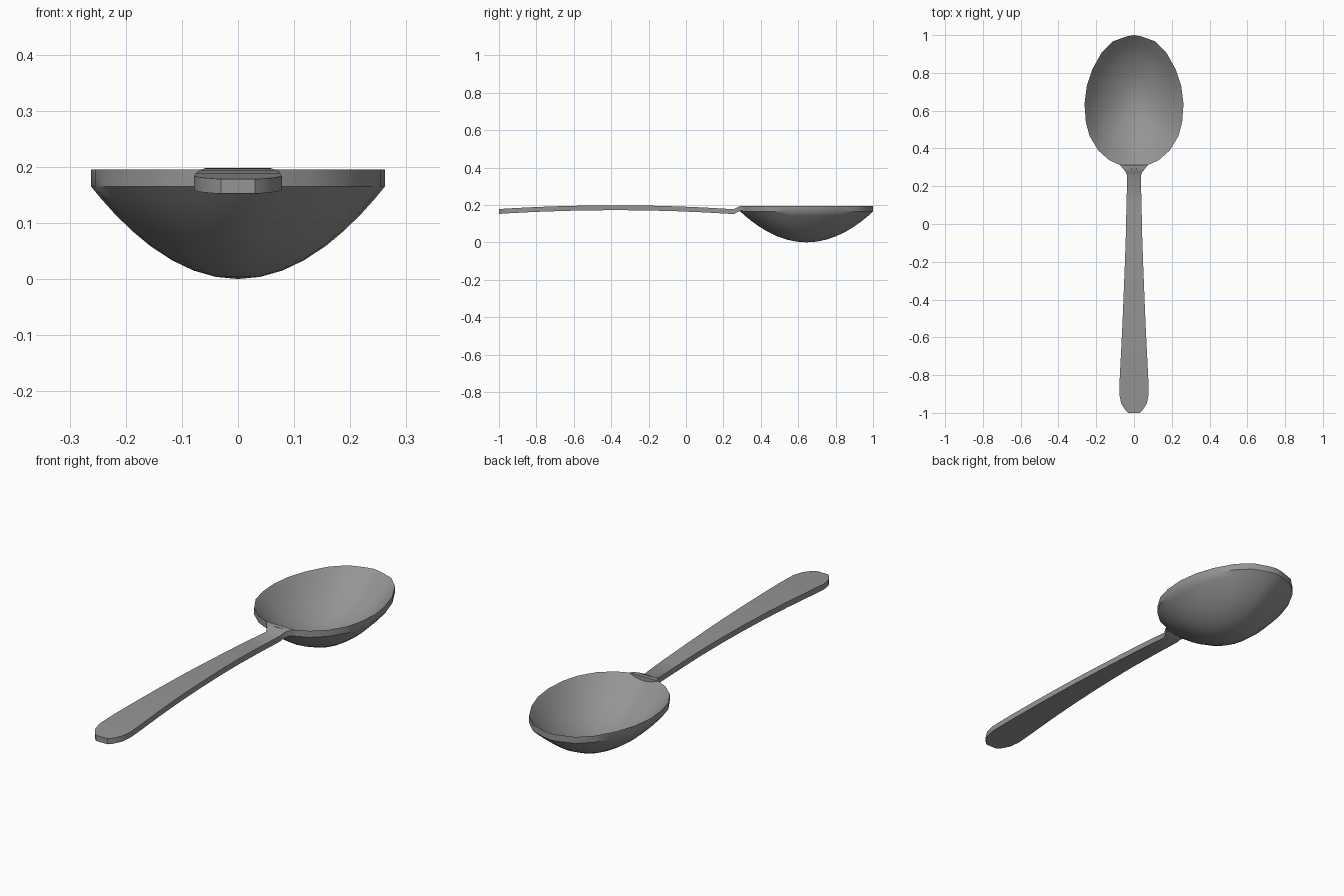
import bpy, bmesh, math

if "Cube" in bpy.data.objects:
    bpy.data.objects.remove(bpy.data.objects["Cube"])

steel = bpy.data.materials.new("steel_grey")
steel.diffuse_color = (0.3, 0.3, 0.3, 1)
steel.use_nodes = True
steel.node_tree.nodes["Principled BSDF"].inputs["Base Color"].default_value = steel.diffuse_color


def finish(name, bm):
    bmesh.ops.recalc_face_normals(bm, faces=bm.faces)
    mesh = bpy.data.meshes.new(name)
    bm.to_mesh(mesh)
    bm.free()
    mesh.materials.append(steel)
    obj = bpy.data.objects.new(name, mesh)
    bpy.context.collection.objects.link(obj)
    bpy.context.view_layer.objects.active = obj
    obj.select_set(True)
    bpy.ops.object.shade_smooth_by_angle(angle=math.radians(40))
    obj.select_set(False)


def skin(bm, rings):
    # bridge consecutive closed loops with quads
    for a, b in zip(rings, rings[1:]):
        for i in range(len(a)):
            j = (i + 1) % len(a)
            bm.faces.new((a[i], a[j], b[j], b[i]))


# Bowl: half outline from tip to neck, mirrored, then scaled down in rings
half = [(0.035, 0.994), (0.11, 0.968), (0.17, 0.91), (0.22, 0.82), (0.25, 0.73),
        (0.262, 0.635), (0.255, 0.54), (0.235, 0.465), (0.19, 0.39),
        (0.13, 0.337), (0.08, 0.315), (0.045, 0.297)]
outline = [(0, 1.0)] + half + [(0, 0.29)] + [(-x, y) for x, y in reversed(half)]
CY, DEPTH = 0.645, 0.165
steps = [0.15, 0.3, 0.45, 0.6, 0.72, 0.84, 0.93]
profile = [(t, DEPTH * t * t) for t in steps] + [(1, DEPTH), (1, 0.195), (0.955, 0.181)]
profile += [(t, DEPTH * t * t + 0.025) for t in reversed(steps[:-1])]
bm = bmesh.new()
rings = [[bm.verts.new((x * t, CY + (y - CY) * t, z)) for x, y in outline]
         for t, z in profile]
skin(bm, rings)
for ring, z in ((rings[0], 0.0), (rings[-1], 0.025)):
    pole = bm.verts.new((0, CY, z))
    for i in range(len(ring)):
        bm.faces.new((ring[i], ring[(i + 1) % len(ring)], pole))
finish("bowl", bm)

# Handle: rectangular sections along a shallow arch, flared at the neck
widths = [(-1.0, 0.03), (-0.985, 0.046), (-0.95, 0.068), (-0.9, 0.078), (-0.8, 0.075),
          (-0.65, 0.067), (-0.5, 0.06), (-0.35, 0.054), (-0.2, 0.048), (-0.05, 0.043),
          (0.1, 0.04), (0.255, 0.036), (0.275, 0.044), (0.295, 0.06), (0.312, 0.074)]
bm = bmesh.new()
rings = []
for y, w in widths:
    top = 0.198 - 0.02 * ((y + 0.38) / 0.62) ** 2
    if y > 0.26:
        top = 0.178 + 0.017 * min(1, (y - 0.255) / 0.035)
    low = top - 0.026
    rings.append([bm.verts.new(p) for p in
                  ((-w, y, low), (w, y, low), (w, y, top), (-w, y, top))])
# the last section follows the edge of the bowl
skin(bm, rings)
bm.faces.new(rings[0])
bm.faces.new(rings[-1])
finish("handle", bm)
